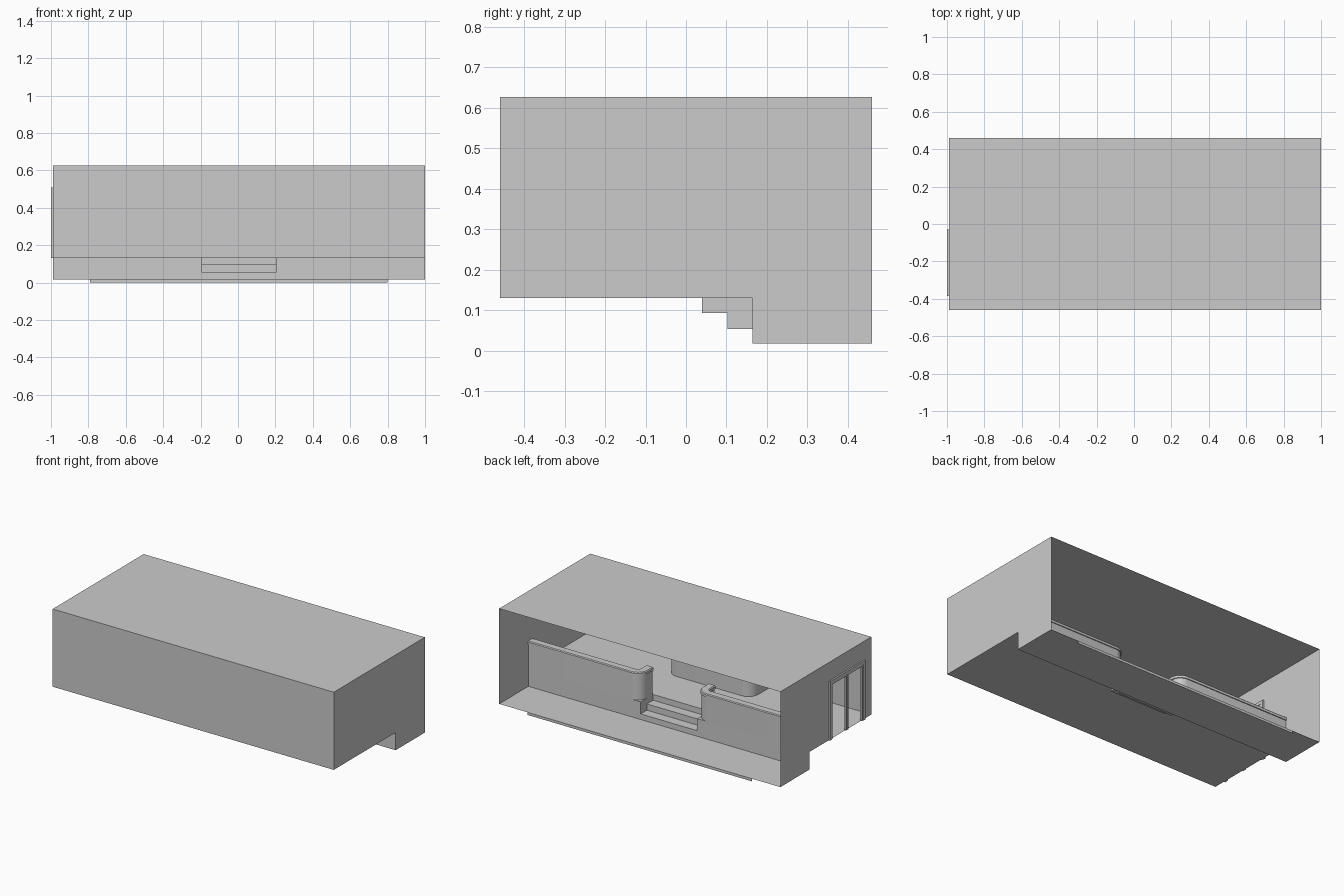
import bpy, bmesh, math
from mathutils import Vector

if "Cube" in bpy.data.objects:
    bpy.data.objects.remove(bpy.data.objects["Cube"])

CX = 0.005                    # centre line of the room
XL, XR = -0.99, 1.0           # side walls
YF, YB, YS = -0.46, 0.46, 0.165   # front wall, open back, riser line
ZL, ZU, ZT = 0.017, 0.13, 0.627   # lower floor, upper floor, ceiling
SL, SR = CX - 0.2, CX + 0.2   # stair sides


def link(name, bm, smooth=False):
    bmesh.ops.remove_doubles(bm, verts=bm.verts, dist=1e-5)
    bmesh.ops.recalc_face_normals(bm, faces=bm.faces)
    mesh = bpy.data.meshes.new(name)
    bm.to_mesh(mesh)
    bm.free()
    ob = bpy.data.objects.new(name, mesh)
    bpy.context.collection.objects.link(ob)
    if smooth:
        bpy.ops.object.select_all(action='DESELECT')
        ob.select_set(True)
        bpy.context.view_layer.objects.active = ob
        bpy.ops.object.shade_smooth_by_angle(angle=math.radians(35))
    return ob


def panels(name, polys):
    bm = bmesh.new()
    for p in polys:
        bm.faces.new([bm.verts.new(c) for c in p])
    return link(name, bm)


def floor_rect(x0, x1, y0, y1, z):
    return [(x0, y0, z), (x1, y0, z), (x1, y1, z), (x0, y1, z)]


def front_rect(x0, x1, y, z0, z1):
    return [(x0, y, z0), (x1, y, z0), (x1, y, z1), (x0, y, z1)]


def side_rect(x, y0, y1, z0, z1):
    return [(x, y0, z0), (x, y1, z0), (x, y1, z1), (x, y0, z1)]


def box(bm, x0, x1, y0, y1, z0, z1):
    vs = bmesh.ops.create_cube(bm, size=1)['verts']
    for v in vs:
        v.co = ((x0 + x1) / 2 + v.co.x * (x1 - x0),
                (y0 + y1) / 2 + v.co.y * (y1 - y0),
                (z0 + z1) / 2 + v.co.z * (z1 - z0))


def rounded(pts, r, n=8):
    """Round the right-angle corners of an open path."""
    pts = [Vector(p) for p in pts]
    out = [pts[0]]
    for a, b, c in zip(pts, pts[1:], pts[2:]):
        u, w = (a - b).normalized(), (c - b).normalized()
        o = b + (u + w) * r
        for i in range(n + 1):
            t = i / n * math.pi / 2
            out.append(o - w * r * math.cos(t) - u * r * math.sin(t))
    return out + [pts[-1]]


def sweep(name, path, profile):
    """Sweep an (offset, z) profile along a flat path."""
    bm = bmesh.new()
    rings = []
    for i, p in enumerate(path):
        d1 = (path[max(i, 1)] - path[max(i, 1) - 1]).normalized()
        j = min(i, len(path) - 2)
        d2 = (path[j + 1] - path[j]).normalized()
        d = (d1 + d2).normalized()
        nrm = Vector((-d.y, d.x)) / d.dot(d1)
        rings.append([bm.verts.new((p.x + nrm.x * o, p.y + nrm.y * o, z))
                      for o, z in profile])
    k = len(profile)
    for a, b in zip(rings, rings[1:]):
        for i in range(k):
            bm.faces.new([a[i], a[(i + 1) % k], b[(i + 1) % k], b[i]])
    bm.faces.new(rings[0])
    bm.faces.new(rings[-1])
    return link(name, bm, True)


def wall_profile(w, z0, z1):
    return [(-w, z0), (w, z0), (w, z1), (-w, z1)]


def cap_profile(w, z0, z1):
    c = 0.005
    return [(-w, z0), (w, z0), (w, z1 - c), (w - c, z1), (c - w, z1), (-w, z1 - c)]


# Room shell, open at the back
panels("ceiling", [floor_rect(XL, XR, YF, YB, ZT)])
panels("front_wall", [front_rect(XL, XR, YF, ZU, ZT)])
panels("right_wall", [[(XR, YF, ZU), (XR, YS, ZU), (XR, YS, ZL),
                       (XR, YB, ZL), (XR, YB, ZT), (XR, YF, ZT)]])

# Left wall with a doorway reaching the upper floor
D0, D1, DT = -0.372, -0.042, 0.495
panels("left_wall", [side_rect(XL, YF, D0, ZU, ZT), side_rect(XL, D0, D1, DT, ZT),
                     side_rect(XL, D1, YS, ZU, ZT), side_rect(XL, YS, YB, ZL, ZT)])

# Two floor levels and the riser between them
panels("lower_floor", [floor_rect(XL, XR, YS, YB, ZL)])
panels("upper_floor", [floor_rect(XL, XR, YF, 0.04, ZU),
                       floor_rect(XL, SL, 0.04, YS, ZU),
                       floor_rect(SR, XR, 0.04, YS, ZU)])
panels("floor_riser", [front_rect(XL, SL, YS, ZL, ZU),
                       front_rect(SR, XR, YS, ZL, ZU)])
panels("floor_edge_strip", [front_rect(CX - 0.795, CX + 0.795, YB, 0, ZL)])

# Steps sunk into the upper floor
steps = [(0.04, 0.1025, 0.093, ZU), (0.1025, YS, 0.053, 0.093)]
faces = [front_rect(SL, SR, YS, ZL, 0.053)]
for y0, y1, z, ztop in steps:
    faces += [front_rect(SL, SR, y0, z, ztop), floor_rect(SL, SR, y0, y1, z)]
    faces += [side_rect(x, y0, y1, z, ZU) for x in (SL, SR)]
panels("steps", faces)

# Half walls with rails, curving in beside the steps
for s, side in ((1, "right"), (-1, "left")):
    path = rounded([(CX + s * 0.995, 0.145), (CX + s * 0.22, 0.145),
                    (CX + s * 0.22, 0.045)], 0.045)
    sweep(side + "_half_wall", path, wall_profile(0.02, ZU, 0.29))
    sweep(side + "_rail", path, cap_profile(0.026, 0.288, 0.308))

# Rounded counter against the front wall
path = rounded([(CX + 0.28, YF), (CX + 0.28, -0.26),
                (CX - 0.28, -0.26), (CX - 0.28, YF)], 0.05)
sweep("counter", path, wall_profile(0.02, ZU, 0.265))
sweep("counter_top", path, cap_profile(0.028, 0.263, 0.28))

# Double door frame
bm = bmesh.new()
X0, X1 = -1.0, -0.98
for y0, y1 in ((-0.385, -0.365), (-0.05, -0.03)):
    box(bm, X0, X1, y0, y1, ZU, 0.488)
box(bm, X0, X1, -0.385, -0.03, 0.488, 0.508)
link("door_frame", bm)
bm = bmesh.new()
YM = -0.2075
for a, b in ((-0.365, YM - 0.001), (YM + 0.001, -0.05)):
    for y0, y1 in ((a, a + 0.01), (b - 0.01, b)):
        box(bm, -0.996, -0.984, y0, y1, ZU, 0.488)
    box(bm, -0.996, -0.984, a + 0.01, b - 0.01, 0.478, 0.488)
link("door_leaves", bm)
